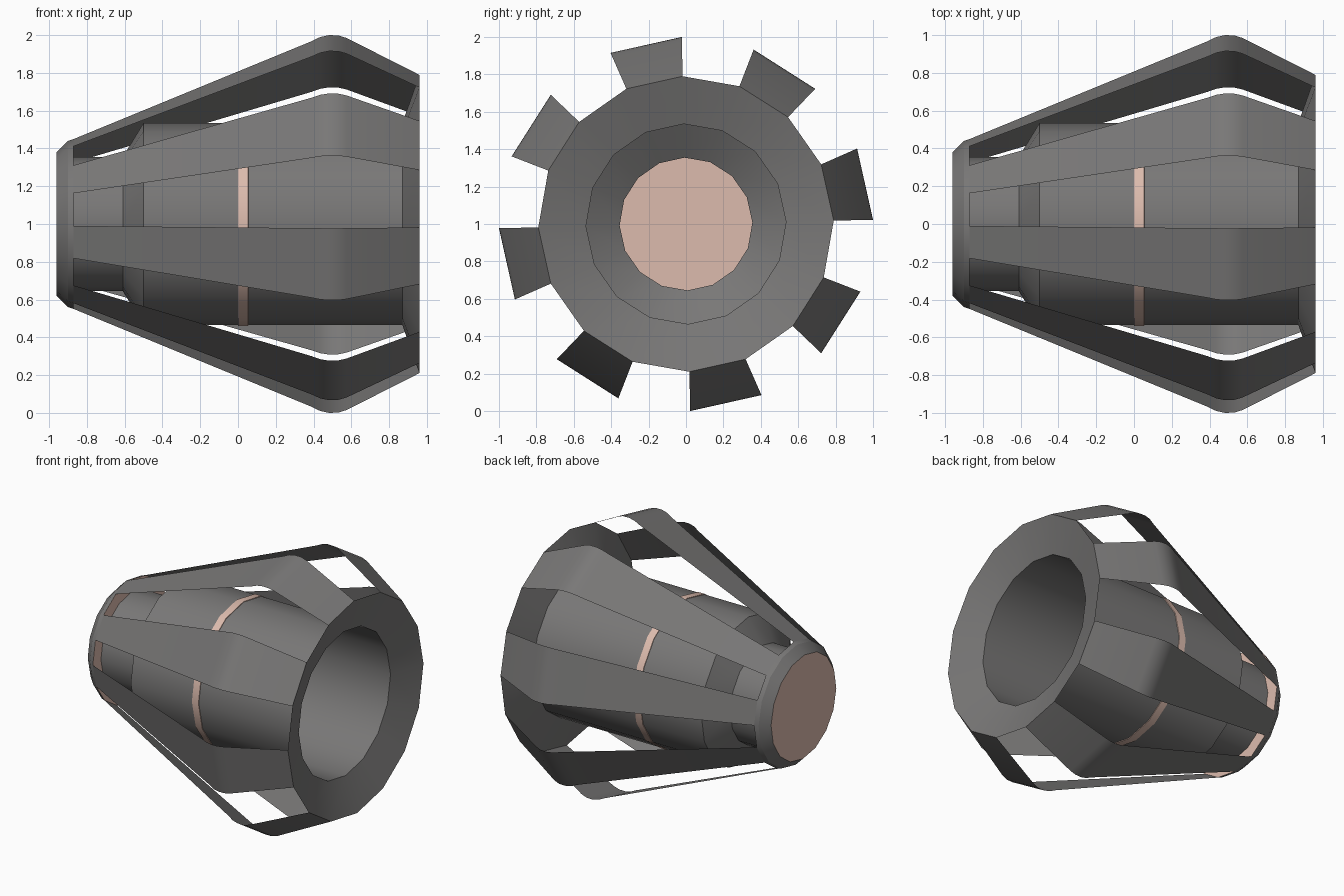
import bpy, bmesh, math

if "Cube" in bpy.data.objects:
    bpy.data.objects.remove(bpy.data.objects["Cube"])

SIDES = 16
STEP = 2 * math.pi / SIDES
START = math.radians(-1.3)


def material(name, rgb):
    m = bpy.data.materials.new(name)
    m.diffuse_color = (*rgb, 1)
    m.use_nodes = True
    m.node_tree.nodes["Principled BSDF"].inputs["Base Color"].default_value = m.diffuse_color
    return m


grey = material("warm dark grey", (0.19, 0.186, 0.184))
pink = material("pale pink", (0.72, 0.50, 0.42))


def lathe(name, profile, mat, sides=range(SIDES), cap_start=False, cap_end=False, smooth=25):
    """Spin an (x, radius) profile about the x axis, only over the given sides."""
    bm = bmesh.new()
    rings = []
    for x, r in profile:
        rings.append([bm.verts.new((x, r * math.sin(START + i * STEP),
                                    1 + r * math.cos(START + i * STEP))) for i in range(SIDES)])
    for a, b in zip(rings, rings[1:]):
        for i in sides:
            j = (i + 1) % SIDES
            bm.faces.new((a[i], b[i], b[j], a[j]))
    if cap_start:
        bm.faces.new(rings[0])
    if cap_end:
        bm.faces.new(rings[-1][::-1])
    for v in [v for v in bm.verts if not v.link_faces]:
        bm.verts.remove(v)
    # make the normals point away from the axis
    for f in bm.faces:
        c = f.calc_center_median()
        f.normal_update()
        if f.normal.y * c.y + f.normal.z * (c.z - 1) < -1e-3:
            f.normal_flip()
    me = bpy.data.meshes.new(name)
    bm.to_mesh(me)
    bm.free()
    me.materials.append(mat)
    ob = bpy.data.objects.new(name, me)
    bpy.context.collection.objects.link(ob)
    bpy.context.view_layer.objects.active = ob
    ob.select_set(True)
    bpy.ops.object.shade_smooth_by_angle(angle=math.radians(smooth))
    ob.select_set(False)
    return ob


# Inner tube: narrow neck, shoulder, wide barrel
lathe("inner_tube", [(-0.87, 0.355), (-0.61, 0.355), (-0.5, 0.535), (0.87, 0.535)], grey)

# Dished flange joining the barrel to the rear ends of the ribs
lathe("rear_flange", [(0.87, 0.535), (0.96, 0.79)], grey)

# Small collar at the narrow end
lathe("nose_collar", [(-0.96, 0.38), (-0.90, 0.44), (-0.87, 0.45)], grey)

# Pink end discs, outside and inside the collar
lathe("nose_disc", [(-0.96, 0.38), (-0.955, 0.38)], pink, cap_start=True)
lathe("inner_disc", [(-0.875, 0.448), (-0.87, 0.449)], pink, cap_end=True)

# Thin pink band round the barrel
lathe("barrel_band", [(0.0, 0.535), (0.001, 0.539), (0.054, 0.539), (0.055, 0.535)], pink)

# Eight bent ribs, one on every other side
rib = [(-0.87, 0.45), (0.39, 0.968), (0.435, 0.99), (0.48, 1.0),
       (0.53, 0.999), (0.575, 0.985), (0.96, 0.79)]
lathe("outer_ribs", rib, grey, sides=range(1, SIDES, 2))
